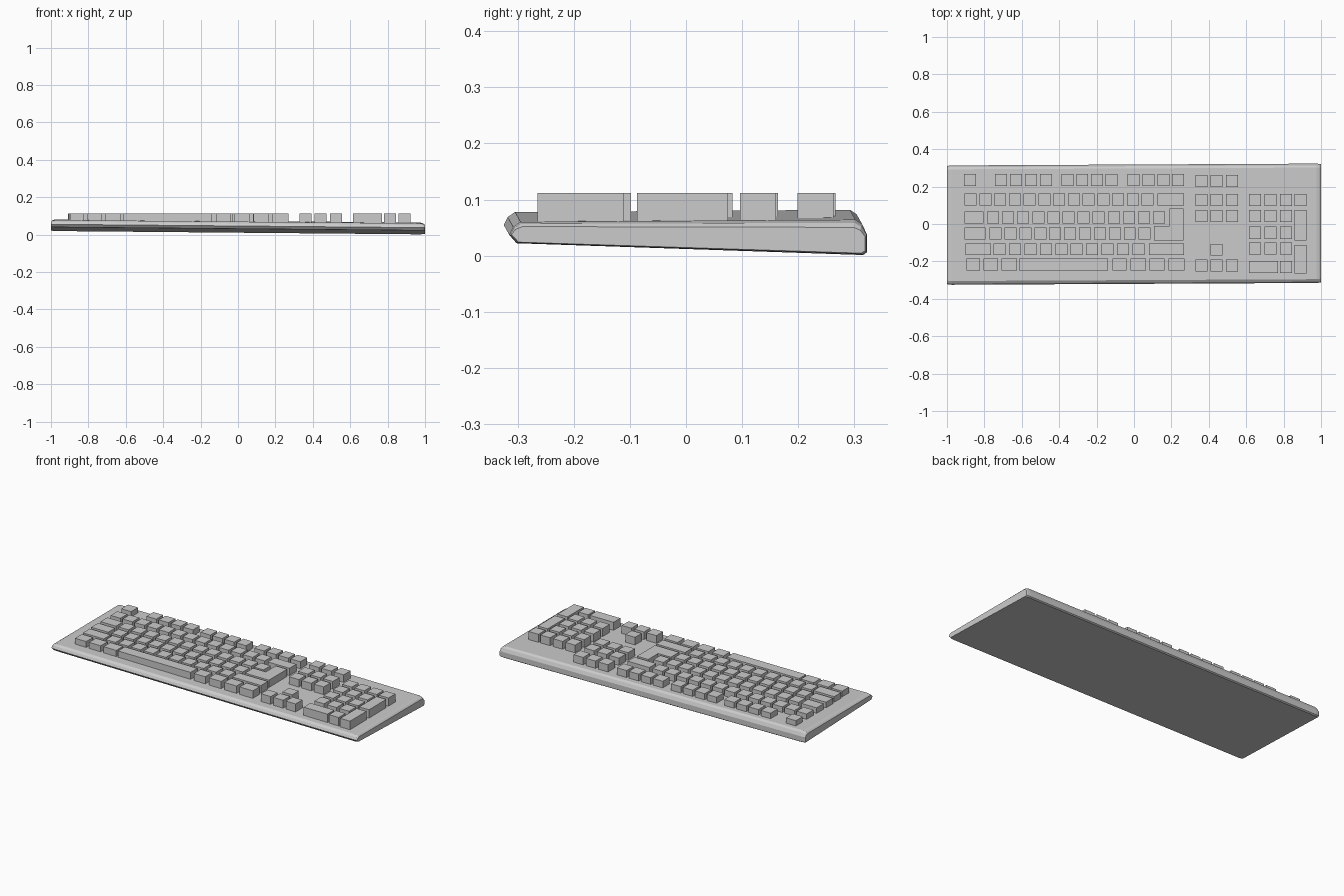
import bpy, bmesh

if "Cube" in bpy.data.objects:
    bpy.data.objects.remove(bpy.data.objects["Cube"])

KEY_TOP, KEY_BOTTOM = 0.112, 0.055
W = 0.064  # width of a normal key


def finish(name, bm):
    bmesh.ops.recalc_face_normals(bm, faces=bm.faces[:])
    me = bpy.data.meshes.new(name)
    bm.to_mesh(me)
    bm.free()
    ob = bpy.data.objects.new(name, me)
    bpy.context.collection.objects.link(ob)
    return ob


def prism(bm, outline):
    """Vertical key block from a 2D outline."""
    lo = [bm.verts.new((x, y, KEY_BOTTOM)) for x, y in outline]
    hi = [bm.verts.new((x, y, KEY_TOP)) for x, y in outline]
    bm.faces.new(lo)
    bm.faces.new(hi)
    n = len(outline)
    for i in range(n):
        j = (i + 1) % n
        bm.faces.new((lo[i], lo[j], hi[j], hi[i]))


def keys(name, y0, y1, spans):
    bm = bmesh.new()
    for x0, x1 in spans:
        prism(bm, [(x0, y0), (x1, y0), (x1, y1), (x0, y1)])
    return finish(name, bm)


def run(first, last, n):
    """n normal keys whose left edges go from first to last."""
    step = (last - first) / max(n - 1, 1)
    return [(first + i * step, first + i * step + W) for i in range(n)]


# Case: wedge profile lofted along x, slightly skewed and tilted
profile = [(-0.307, 0.031), (-0.320, 0.046), (-0.313, 0.060), (-0.300, 0.069),
           (0.297, 0.073), (0.309, 0.065), (0.318, 0.046), (0.318, 0.015),
           (0.311, 0.010)]
bm = bmesh.new()
rings = []
for x, inset in ((-1.0, 1), (-0.992, 0.4), (-0.975, 0), (0.975, 0), (0.992, 0.4), (1.0, 1)):
    ring = []
    for y, z in profile:
        mid = 0.044 - 0.016 * y
        drop = 0.40 if z > mid else 0.12
        zz = mid + (z - mid) * (1 - drop * inset)
        yy = y * (1 - 0.012 * inset)
        ring.append(bm.verts.new((x, yy + 0.005 * x, zz - 0.009 * x)))
    rings.append(ring)
for a, b in zip(rings, rings[1:]):
    for i in range(len(profile)):
        j = (i + 1) % len(profile)
        bm.faces.new((a[i], a[j], b[j], b[i]))
bm.faces.new(rings[0])
bm.faces.new(rings[-1])
finish("keyboard_case", bm)

# Main block rows, back to front
keys("function_keys", 0.202, 0.266,
     run(-0.908, -0.908, 1) + run(-0.742, -0.502, 4) + run(-0.387, -0.152, 4) + run(-0.034, 0.204, 4))
keys("number_row", 0.100, 0.164, run(-0.906, 0.041, 13) + [(0.126, 0.268)])
keys("upper_letter_row", 0.004, 0.068, [(-0.906, -0.805)] + run(-0.786, 0.102, 12))
keys("middle_letter_row", -0.083, -0.019, [(-0.906, -0.794)] + run(-0.772, 0.025, 11))
keys("lower_letter_row", -0.167, -0.103, [(-0.901, -0.765)] + run(-0.751, -0.008, 10) + [(0.079, 0.268)])
keys("space_row", -0.248, -0.184,
     [(-0.896, -0.823), (-0.805, -0.728), (-0.709, -0.626), (-0.615, -0.138),
      (-0.116, -0.041), (-0.018, 0.063), (0.084, 0.164), (0.185, 0.271)])

# L-shaped return key
bm = bmesh.new()
prism(bm, [(0.107, -0.087), (0.264, -0.087), (0.264, 0.083),
           (0.190, 0.083), (0.190, -0.010), (0.107, -0.010)])
finish("return_key", bm)

# Navigation and arrow keys
nav = run(0.328, 0.491, 3)
keys("system_keys", 0.199, 0.263, nav)
keys("navigation_upper", 0.096, 0.160, nav)
keys("navigation_lower", 0.011, 0.075, nav)
keys("arrow_up", -0.168, -0.107, nav[1:2])
keys("arrow_row", -0.253, -0.190, nav)

# Number pad
pad = run(0.616, 0.780, 3)
side = (0.857, 0.921)
keys("pad_row_top", 0.096, 0.160, pad + [side])
keys("pad_row_upper", 0.011, 0.075, pad)
keys("pad_row_middle", -0.079, -0.013, pad)
keys("pad_row_lower", -0.164, -0.098, pad)
keys("pad_row_bottom", -0.261, -0.197, [(0.614, 0.770), (0.781, 0.844)])
keys("pad_plus", -0.087, 0.075, [side])
keys("pad_enter", -0.265, -0.111, [side])
